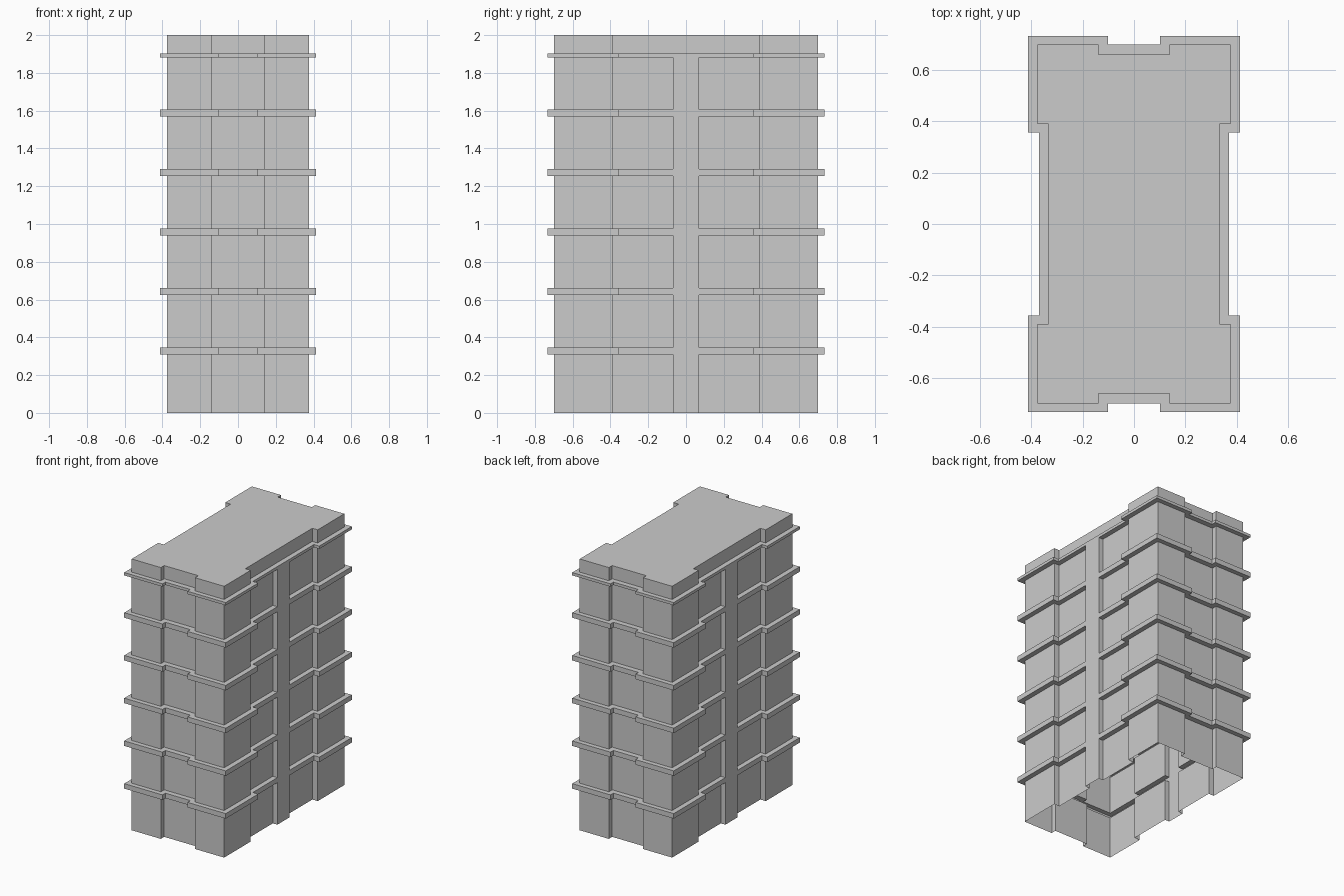
import bpy, bmesh

if "Cube" in bpy.data.objects:
    bpy.data.objects.remove(bpy.data.objects["Cube"])


def outline(quarter):
    """Mirror a quarter profile into a full counter-clockwise ring."""
    q1 = quarter
    q2 = [(-x, y) for x, y in reversed(q1)]
    return q1 + q2 + [(-x, -y) for x, y in q1 + q2]


PIER = 0.07   # half width of the central side pier
# Wall with projecting pier, floor ledge, and plain parapet (matching point counts)
corner = [(0.333, 0.39), (0.377, 0.39), (0.377, 0.70), (0.139, 0.70), (0.139, 0.661)]
wall = outline([(0.37, PIER), (0.333, PIER)] + corner)
parapet = outline([(0.333, PIER), (0.333, PIER)] + corner)
ledge = outline([(0.37, PIER), (0.37, PIER), (0.37, 0.356), (0.414, 0.356),
                 (0.414, 0.734), (0.102, 0.734), (0.102, 0.70)])

# Stack of rings from the ground up to the roof
levels = [(wall, 0.0)]
for i in range(6):
    low = 0.31 + 0.315 * i
    high = low + 0.037
    if i == 5:
        low, high = 1.882, 1.903
    after = parapet if i == 5 else wall
    levels += [(wall, low), (ledge, low), (ledge, high), (after, high)]
levels.append((parapet, 2.0))

# Loft the rings into one shell, open underneath
bm = bmesh.new()
rings = [[bm.verts.new((x, y, z)) for x, y in ring] for ring, z in levels]
for a, b in zip(rings, rings[1:]):
    n = len(a)
    for i in range(n):
        j = (i + 1) % n
        bm.faces.new((a[i], a[j], b[j], b[i]))
bm.faces.new(rings[-1])   # roof
bmesh.ops.remove_doubles(bm, verts=bm.verts, dist=1e-5)
bmesh.ops.dissolve_degenerate(bm, edges=bm.edges, dist=1e-5)

mesh = bpy.data.meshes.new("tower_block")
bm.to_mesh(mesh)
bm.free()
bpy.context.collection.objects.link(bpy.data.objects.new("tower_block", mesh))
